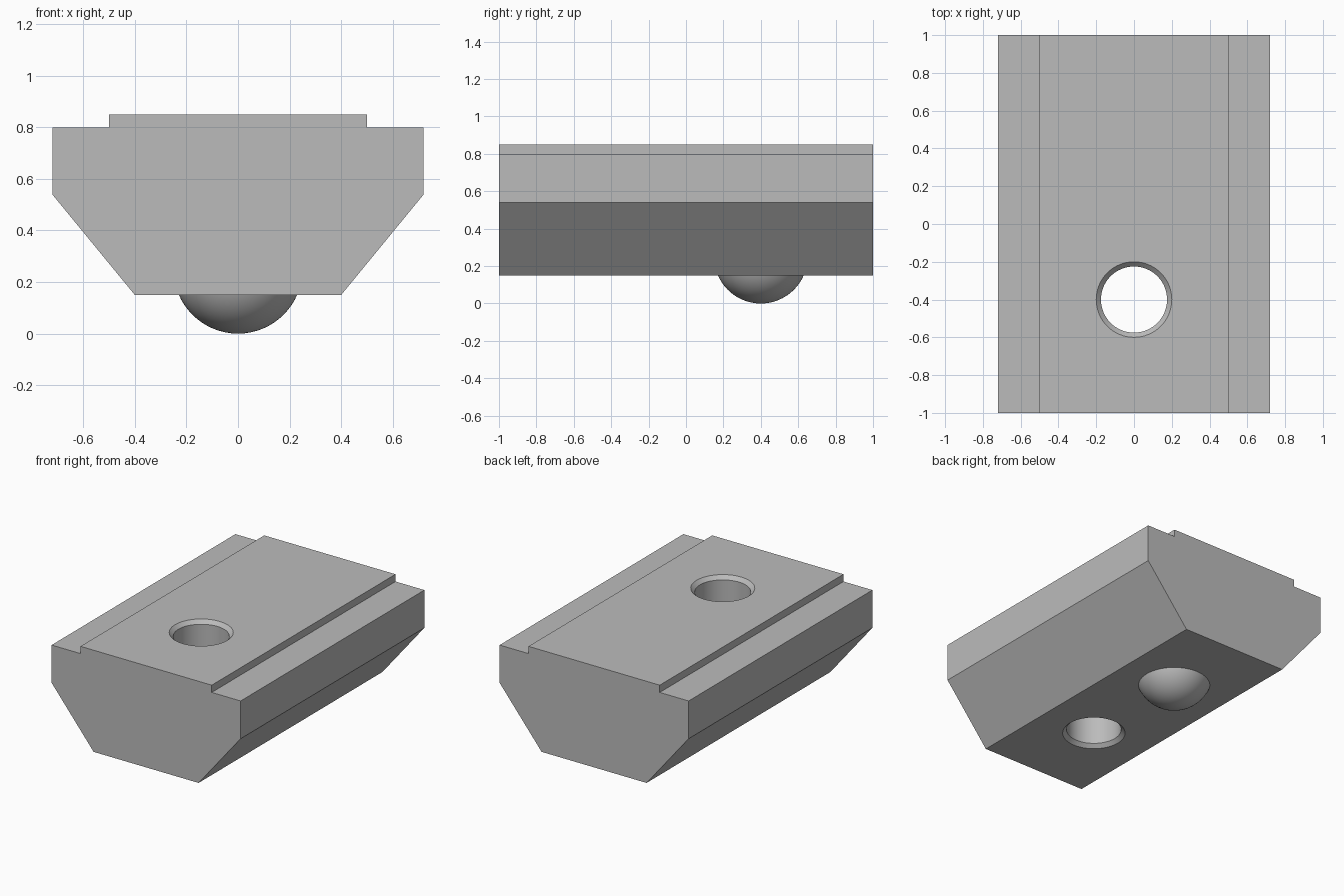
import bpy
import bmesh
import math

if "Cube" in bpy.data.objects:
    bpy.data.objects.remove(bpy.data.objects["Cube"], do_unlink=True)

# Single plain metal colour
steel = bpy.data.materials.new("steel_grey")
steel.use_nodes = True
steel.diffuse_color = (0.5, 0.5, 0.5, 1)
steel.node_tree.nodes["Principled BSDF"].inputs["Base Color"].default_value = (0.5, 0.5, 0.5, 1)

BASE, TOP = 0.15, 0.85


def add_object(name, bm):
    bmesh.ops.recalc_face_normals(bm, faces=bm.faces)
    mesh = bpy.data.meshes.new(name)
    bm.to_mesh(mesh)
    bm.free()
    mesh.materials.append(steel)
    obj = bpy.data.objects.new(name, mesh)
    bpy.context.collection.objects.link(obj)
    return obj


def smooth(obj):
    bpy.ops.object.select_all(action="DESELECT")
    obj.select_set(True)
    bpy.context.view_layer.objects.active = obj
    bpy.ops.object.shade_smooth_by_angle(angle=math.radians(30))


# Nut body: mirrored half profile swept along y
half = [(0.4, BASE), (0.72, 0.54), (0.72, 0.8), (0.5, 0.8), (0.5, TOP)]
profile = half + [(-x, z) for x, z in reversed(half)]
bm = bmesh.new()
face = bm.faces.new([bm.verts.new((x, -1, z)) for x, z in profile])
swept = bmesh.ops.extrude_face_region(bm, geom=[face])
bmesh.ops.translate(bm, vec=(0, 2, 0),
                    verts=[v for v in swept["geom"] if isinstance(v, bmesh.types.BMVert)])
body = add_object("nut_body", bm)

# Through hole with a chamfer at each end, turned from a profile
R, C, E = 0.175, 0.025, 0.05
turned = [(0, BASE - E), (R + C + E, BASE - E), (R, BASE + C),
          (R, TOP - C), (R + C + E, TOP + E), (0, TOP + E)]
bm = bmesh.new()
verts = [bm.verts.new((r, -0.4, z)) for r, z in turned]
edges = [bm.edges.new(pair) for pair in zip(verts, verts[1:])]
bmesh.ops.spin(bm, geom=verts + edges, cent=(0, -0.4, 0), axis=(0, 0, 1),
               angle=math.tau, steps=64)
bmesh.ops.remove_doubles(bm, verts=bm.verts, dist=0.0001)
cutter = add_object("hole_cutter", bm)
cutter.hide_render = True

cut = body.modifiers.new("hole", "BOOLEAN")
cut.operation = "DIFFERENCE"
cut.solver = "EXACT"
cut.object = cutter
bpy.context.view_layer.objects.active = body
bpy.ops.object.modifier_apply(modifier=cut.name)
bpy.data.objects.remove(cutter, do_unlink=True)
smooth(body)

# Spring ball seated in the underside
bm = bmesh.new()
bmesh.ops.create_uvsphere(bm, u_segments=64, v_segments=32, radius=0.25)
bmesh.ops.translate(bm, vec=(0, 0.4, 0.25), verts=bm.verts)
smooth(add_object("spring_ball", bm))
